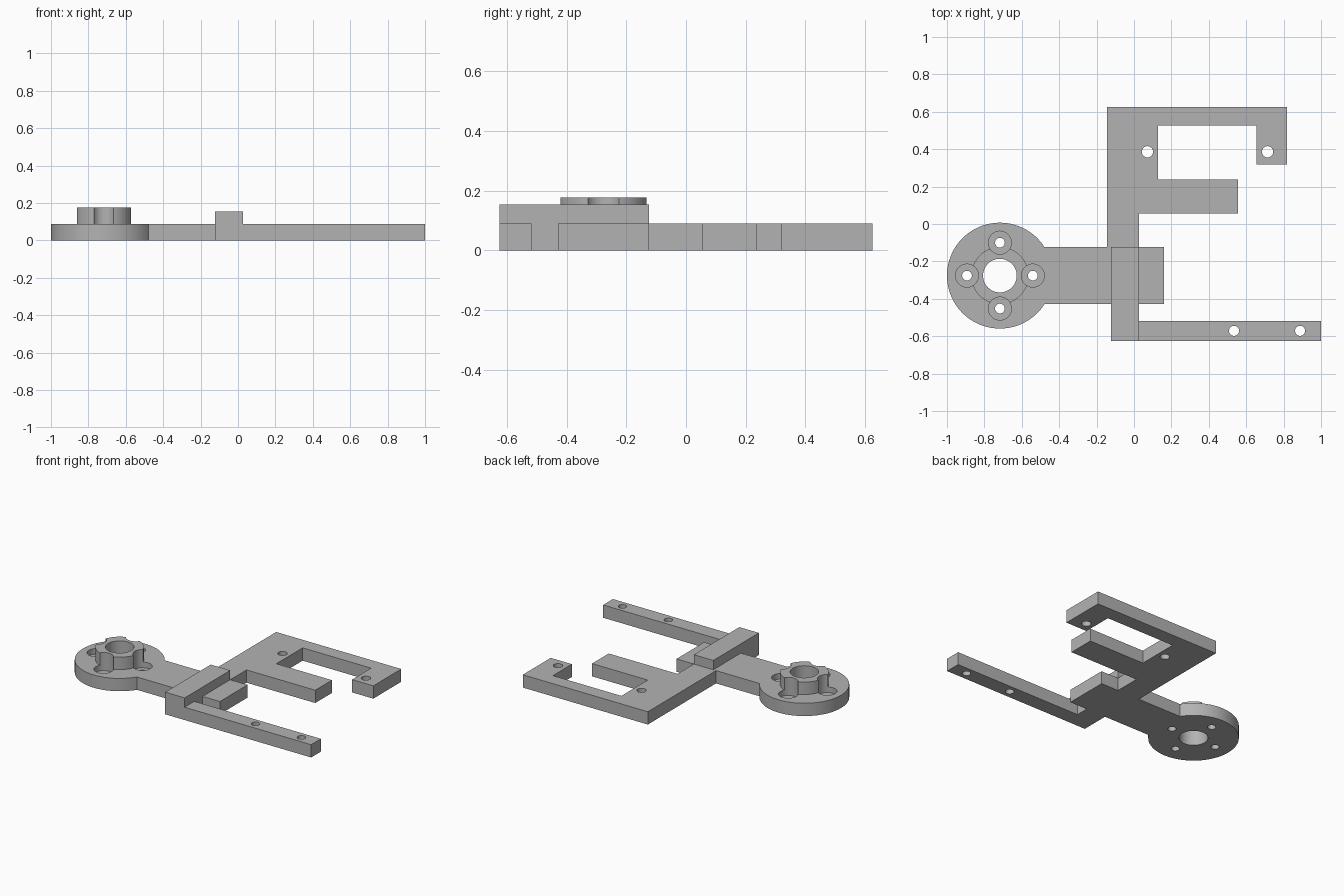
import bpy, bmesh, math
from mathutils import Vector

if "Cube" in bpy.data.objects:
    bpy.data.objects.remove(bpy.data.objects["Cube"], do_unlink=True)

PLATE = 0.089          # plate thickness
RIDGE = 0.154          # crossbar top
HUB_TOP = 0.176
CX, CY = -0.717, -0.276  # flange centre
R = 0.283
ARM_HALF = 0.152

grey = bpy.data.materials.new("plain grey")
grey.use_nodes = True
colour = (0.45, 0.45, 0.45, 1)
grey.diffuse_color = colour
grey.node_tree.nodes["Principled BSDF"].inputs["Base Color"].default_value = colour


def prism(name, points, offset):
    """Extrude a closed 3D outline along offset."""
    bm = bmesh.new()
    face = bm.faces.new([bm.verts.new(p) for p in points])
    ext = bmesh.ops.extrude_face_region(bm, geom=[face], use_keep_orig=True)
    verts = [v for v in ext["geom"] if isinstance(v, bmesh.types.BMVert)]
    bmesh.ops.translate(bm, verts=verts, vec=Vector(offset))
    bmesh.ops.recalc_face_normals(bm, faces=bm.faces)
    mesh = bpy.data.meshes.new(name)
    bm.to_mesh(mesh)
    bm.free()
    mesh.materials.append(grey)
    obj = bpy.data.objects.new(name, mesh)
    bpy.context.collection.objects.link(obj)
    return obj


def plate(name, outline, z0=0, z1=PLATE):
    return prism(name, [(x, y, z0) for x, y in outline], (0, 0, z1 - z0))


def arc(x, y, r, start=0, end=2 * math.pi, n=48, closed=True):
    steps = n if closed else n - 1
    return [(x + r * math.cos(start + (end - start) * i / steps),
             y + r * math.sin(start + (end - start) * i / steps)) for i in range(n)]


def drill(obj, holes):
    """Cut vertical round holes given as (x, y, radius, bottom)."""
    for x, y, r, bottom in holes:
        cutter = plate("cutter", arc(x, y, r), bottom, 0.4)
        cutter.hide_render = True
        mod = obj.modifiers.new("hole", "BOOLEAN")
        mod.operation, mod.solver, mod.object = "DIFFERENCE", "EXACT", cutter
        bpy.context.view_layer.objects.active = obj
        bpy.ops.object.modifier_apply(modifier=mod.name)
        bpy.data.objects.remove(cutter, do_unlink=True)


# Round flange with its arm, and the scalloped hub on top
a = math.asin(ARM_HALF / R)
flange = plate("flange_arm", arc(CX, CY, R, a, 2 * math.pi - a, 80, False)
               + [(0.16, CY - ARM_HALF), (0.16, CY + ARM_HALF)])
hub = plate("hub", arc(CX, CY, 0.153, n=96), PLATE, HUB_TOP)
bolts = arc(CX, CY, 0.176, n=4)
bore = [(CX, CY, 0.09, -0.1)]
recesses = [(x, y, 0.0615, 0.05) for x, y in bolts]
drill(flange, bore + recesses + [(x, y, 0.026, -0.1) for x, y in bolts])
drill(hub, bore + recesses)

# Raised crossbar stepping over the arm
profile = [(-0.625, 0), (CY - ARM_HALF, 0), (CY - ARM_HALF, PLATE),
           (CY + ARM_HALF, PLATE), (CY + ARM_HALF, RIDGE), (-0.625, RIDGE)]
crossbar = prism("crossbar", [(-0.123, y, z) for y, z in profile], (0.15, 0, 0))

# Slim front bar
front_bar = plate("front_bar", [(0.027, -0.625), (1, -0.625), (1, -0.518), (0.027, -0.518)])
drill(front_bar, [(x, -0.571, 0.027, -0.1) for x in (0.535, 0.888)])

# Rear bracket with tongue and hook
bracket = plate("rear_bracket", [
    (-0.144, CY + ARM_HALF), (0.027, CY + ARM_HALF), (0.027, 0.055), (0.556, 0.055),
    (0.556, 0.238), (0.128, 0.238), (0.128, 0.527), (0.655, 0.527),
    (0.655, 0.318), (0.818, 0.318), (0.818, 0.625), (-0.144, 0.625)])
drill(bracket, [(x, 0.386, 0.03, -0.1) for x in (0.072, 0.714)])

# Smooth round walls, crisp edges
bpy.ops.object.select_all(action="DESELECT")
for obj in (flange, hub, crossbar, front_bar, bracket):
    obj.select_set(True)
bpy.context.view_layer.objects.active = flange
bpy.ops.object.shade_smooth_by_angle(angle=math.radians(30))
